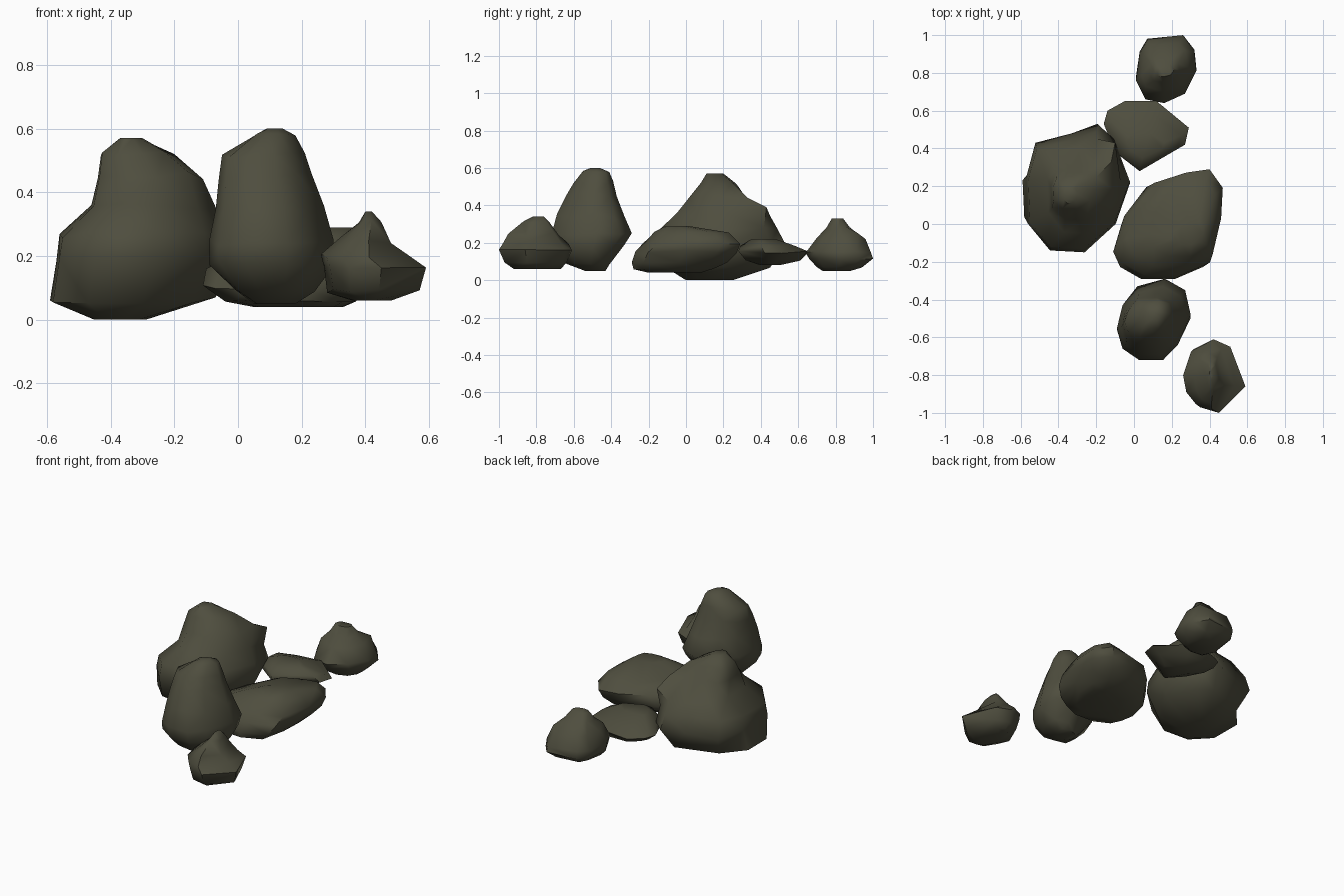
import bpy
import bmesh
import math
import random
from mathutils import Vector

# Remove the default cube only
default_cube = bpy.data.objects.get("Cube")
if default_cube:
    bpy.data.objects.remove(default_cube, do_unlink=True)

random.seed(4)
UNIT = 0.01  # all rock measurements are given in hundredths


def make_material(name, colour):
    material = bpy.data.materials.new(name)
    material.use_nodes = True
    material.diffuse_color = colour
    material.node_tree.nodes["Principled BSDF"].inputs["Base Color"].default_value = colour
    return material


stone = make_material("dark olive stone", (0.078, 0.076, 0.049, 1))


def remap(value, low, high, new_low, new_high):
    return new_low + (value - low) / (high - low) * (new_high - new_low)


def make_rock(name, outline, levels, corners=()):
    """Loft a plan outline through levels of (z, x_min, x_max, y_min, y_max),
    then pull the nearest vertex out to each of the given corners."""
    xs = [point[0] for point in outline]
    ys = [point[1] for point in outline]
    bm = bmesh.new()
    rings = []
    for index, (z, x_min, x_max, y_min, y_max) in enumerate(levels):
        # Uneven heights within the inner rings give a chipped, natural surface
        wobble = 0
        if 0 < index < len(levels) - 1:
            wobble = 0.2 * min(z - levels[index - 1][0], levels[index + 1][0] - z)
        ring = []
        for x, y in outline:
            position = (
                remap(x, min(xs), max(xs), x_min, x_max) * UNIT,
                remap(y, min(ys), max(ys), y_min, y_max) * UNIT,
                (z + random.uniform(-wobble, wobble)) * UNIT,
            )
            ring.append(bm.verts.new(position))
        rings.append(ring)

    # Prominent corners that break the regular rings
    for corner in corners:
        target = Vector(corner) * UNIT
        nearest = min(bm.verts, key=lambda vert: (vert.co - target).length)
        nearest.co = target

    # Side faces between neighbouring rings, then the two caps
    count = len(outline)
    for lower, upper in zip(rings, rings[1:]):
        for i in range(count):
            j = (i + 1) % count
            bm.faces.new((lower[i], lower[j], upper[j], upper[i]))
    bm.faces.new(rings[0])
    bm.faces.new(rings[-1])
    bmesh.ops.triangulate(bm, faces=bm.faces[:])
    bmesh.ops.recalc_face_normals(bm, faces=bm.faces[:])

    mesh = bpy.data.meshes.new(name)
    bm.to_mesh(mesh)
    bm.free()
    mesh.materials.append(stone)
    rock = bpy.data.objects.new(name, mesh)
    bpy.context.collection.objects.link(rock)

    # Smooth faces, keeping only the strongest creases sharp
    bpy.ops.object.select_all(action="DESELECT")
    rock.select_set(True)
    bpy.context.view_layer.objects.active = rock
    bpy.ops.object.shade_smooth_by_angle(angle=math.radians(55))


# Large boulder with a shouldered peak
make_rock(
    "large_boulder",
    [(-59, 25), (-58, 0), (-46, -14), (-27, -15), (-10, 0),
     (-2, 22), (-11, 45), (-20, 53), (-34, 48), (-54, 43)],
    [(0, -45, -29, 0, 25), (6, -59, -7, -8, 45), (19, -57, -2, -15, 53),
     (27, -56, -3, -13, 49), (36, -46, -7, -5, 45), (45, -44, -11, 2, 32),
     (52, -43, -20, 8, 27), (57, -37, -30, 11, 20)],
    corners=[(-12, 33, 44), (-10, 43, 39), (-48, 36, 6), (-20, 25, 52)],
)

# Broad slab in the middle
make_rock(
    "broad_slab",
    [(-11, -12), (-7, -21), (5, -28), (25, -28), (41, -21), (46, 0),
     (47, 18), (39, 29), (25, 27), (6, 21), (-6, 5)],
    [(4, 5, 33, -20, 8), (6, -4, 37, -28, 15), (10, -11, 42, -29, 22),
     (15, -10, 46, -27, 27), (20, -4, 47, -22, 29), (25, 8, 43, -17, 23),
     (29, 20, 37, -11, 1)],
)

# Thin slab behind the middle
make_rock(
    "thin_slab",
    [(-16, 53), (-10, 38), (3, 28), (27, 42), (29, 51),
     (12, 65), (-5, 65), (-14, 60)],
    [(8, 0, 15, 40, 50), (11, -10, 22, 32, 61), (15, -16, 29, 28, 65),
     (18, -13, 25, 29, 58), (22, -4, 16, 35, 48)],
)

# Small stone at the back
make_rock(
    "back_stone",
    [(1, 77), (6, 67), (16, 65), (27, 70), (33, 82),
     (32, 92), (26, 100), (7, 98), (3, 91)],
    [(5, 8, 26, 73, 88), (7, 4, 29, 70, 94), (11, 1, 33, 66, 100),
     (15, 1, 33, 64, 99), (23, 4, 29, 70, 96), (28, 8, 24, 75, 88),
     (33, 11, 21, 78, 84)],
    corners=[(27, 92, 25), (6, 73, 25)],
)

# Tall upright stone toward the front
make_rock(
    "tall_stone",
    [(-9, -55), (-6, -66), (3, -72), (16, -72), (24, -64),
     (31, -48), (28, -35), (17, -29), (2, -33), (-6, -43)],
    [(5, 5, 18, -54, -43), (9, -1, 24, -64, -41), (18, -9, 30, -71, -33),
     (24, -9, 30, -72, -29), (34, -7, 27, -69, -33), (45, -6, 23, -64, -37),
     (52, -5, 21, -60, -39), (58, 5, 18, -55, -41), (60, 9, 14, -51, -46)],
)

# Small stone at the front
make_rock(
    "front_stone",
    [(26, -80), (28, -90), (34, -97), (44, -100), (58, -86),
     (50, -65), (41, -61), (31, -66)],
    [(6, 36, 48, -92, -67), (9, 28, 57, -97, -64), (16, 27, 59, -100, -61),
     (20, 26, 53, -98, -63), (25, 32, 48, -95, -68), (31, 38, 45, -87, -73),
     (34, 40, 42, -82, -76)],
)
